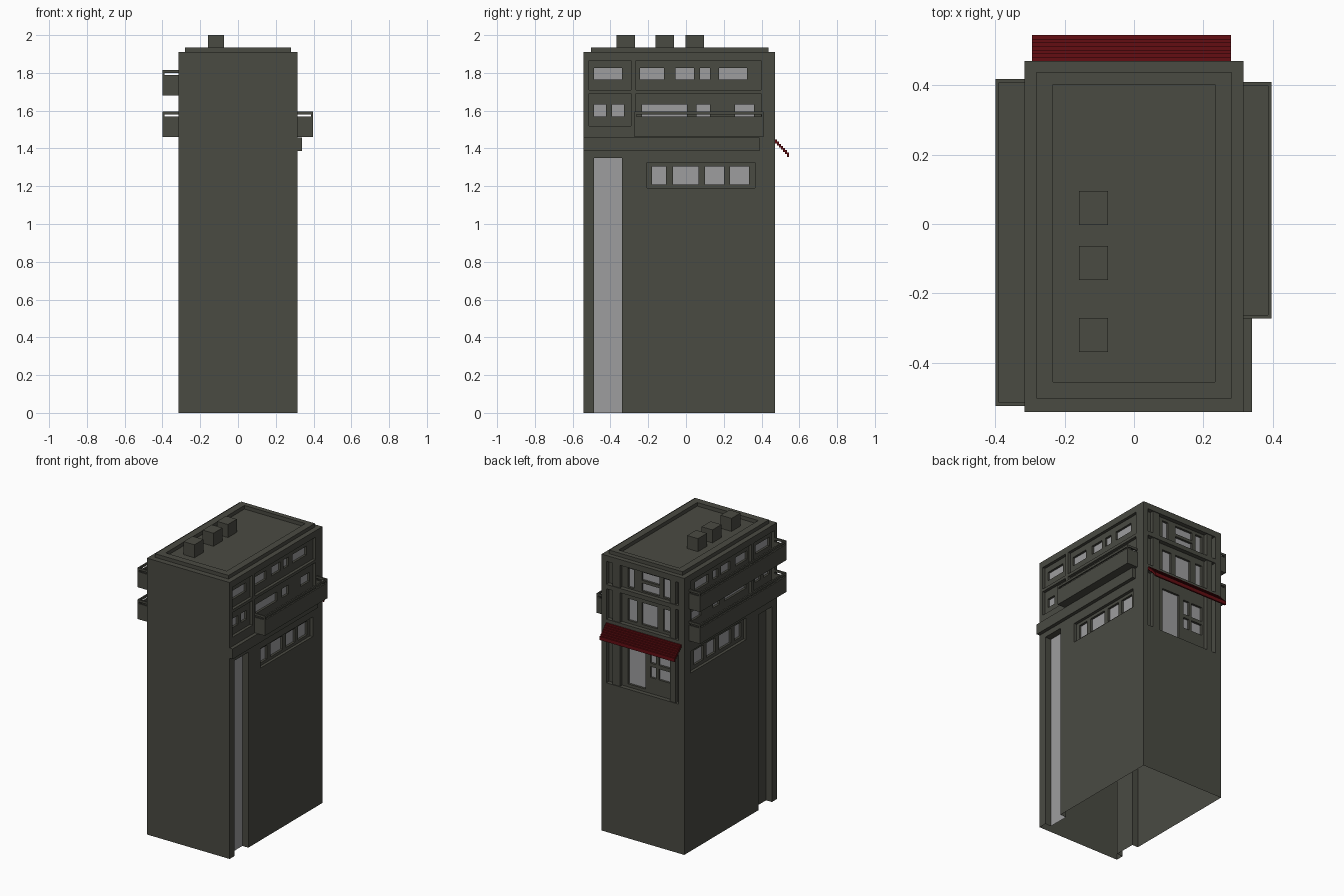
import bpy, bmesh, math
from mathutils import Vector

if "Cube" in bpy.data.objects:
    bpy.data.objects.remove(bpy.data.objects["Cube"])


def material(name, col):
    m = bpy.data.materials.new(name)
    m.diffuse_color = (*col, 1)
    m.use_nodes = True
    m.node_tree.nodes["Principled BSDF"].inputs["Base Color"].default_value = m.diffuse_color
    return m


CONCRETE = material("dark concrete", (0.068, 0.069, 0.055))
GLASS = material("grey glass", (0.34, 0.34, 0.345))
RED = material("dark red", (0.125, 0.004, 0.006))

X, Y0, Y1, TOP = 0.316, -0.543, 0.47, 1.91


def finish(name, bm, mats):
    me = bpy.data.meshes.new(name)
    bm.to_mesh(me)
    bm.free()
    for m in mats:
        me.materials.append(m)
    ob = bpy.data.objects.new(name, me)
    bpy.context.collection.objects.link(ob)
    return ob


def add_box(bm, x0, x1, y0, y1, z0, z1):
    r = bmesh.ops.create_cube(bm, size=1)
    for v in r["verts"]:
        v.co = Vector(((x0 + x1) / 2 + v.co.x * (x1 - x0),
                       (y0 + y1) / 2 + v.co.y * (y1 - y0),
                       (z0 + z1) / 2 + v.co.z * (z1 - z0)))


def boxes(name, items, mat=CONCRETE):
    bm = bmesh.new()
    for b in items:
        add_box(bm, *b)
    return finish(name, bm, [mat])


def quad(bm, pts, n, mat=0):
    f = bm.faces.new([bm.verts.new(p) for p in pts])
    f.normal_update()
    if f.normal.dot(n) < 0:
        f.normal_flip()
    f.material_index = mat


def wall(name, P, u0, u1, rects):
    """Relief wall: rects are (u0, u1, v0, v1, depth, material); later ones win."""
    us = sorted({u0, u1, *[r[0] for r in rects], *[r[1] for r in rects]})
    vs = sorted({0, TOP, *[r[2] for r in rects], *[r[3] for r in rects]})

    def cell(i, j):
        d, m = 0, 0
        if 0 <= i < len(us) - 1 and 0 <= j < len(vs) - 1:
            u, v = (us[i] + us[i + 1]) / 2, (vs[j] + vs[j + 1]) / 2
            for r in rects:
                if r[0] < u < r[1] and r[2] < v < r[3]:
                    d, m = r[4], r[5]
        return d, m

    bm = bmesh.new()
    out = P(0, 0, 0) - P(0, 0, 1)
    du, dv = P(1, 0, 0) - P(0, 0, 0), Vector((0, 0, 1))
    for i in range(len(us) - 1):
        for j in range(len(vs) - 1):
            a, b, c, e = us[i], us[i + 1], vs[j], vs[j + 1]
            d, m = cell(i, j)
            quad(bm, [P(a, c, d), P(b, c, d), P(b, e, d), P(a, e, d)], out, m)
            d2 = cell(i + 1, j)[0]
            if d2 != d:
                quad(bm, [P(b, c, d), P(b, e, d), P(b, e, d2), P(b, c, d2)],
                     du * (d2 - d))
            d2 = cell(i, j + 1)[0]
            if d2 != d:
                quad(bm, [P(a, e, d), P(b, e, d), P(b, e, d2), P(a, e, d2)],
                     dv * (d2 - d))
    bmesh.ops.remove_doubles(bm, verts=bm.verts, dist=1e-5)
    bmesh.ops.dissolve_limit(bm, angle_limit=0.01, verts=bm.verts,
                             edges=bm.edges, delimit={'MATERIAL'})
    return finish(name, bm, [CONCRETE, GLASS])


# Window rows of the long sides: recessed frame, then deeper panes
F, G = 0.02, 0.035


def row(frame, z0, z1, p0, p1, panes):
    return [(*frame, z0, z1, F, 0)] + [(a, b, p0, p1, G, 1) for a, b in panes]


FRONT, REAR = (-0.513, -0.291), (-0.265, 0.397)
upper = (row(FRONT, 1.71, 1.865, 1.765, 1.825, [(-0.487, -0.338)])
         + row(REAR, 1.71, 1.865, 1.765, 1.825,
               [(-0.243, -0.116), (-0.055, 0.043), (0.074, 0.127), (0.175, 0.323)])
         + row(FRONT, 1.52, 1.69, 1.57, 1.632, [(-0.487, -0.423), (-0.392, -0.328)])
         + row(REAR, 1.48, 1.69, 1.57, 1.632,
               [(-0.233, 0.005), (0.056, 0.127), (0.26, 0.36)]))
low_panes = [(-0.18, -0.106), (-0.069, 0.065), (0.1, 0.2), (0.233, 0.333)]
SLOT = (-0.487, -0.339, 0, 1.35, 0.045)

wall("right_wall", lambda u, v, d: Vector((X - d, u, v)), Y0, Y1,
     upper + row((-0.206, 0.365), 1.19, 1.325, 1.21, 1.305, low_panes) + [(*SLOT, 1)])
wall("left_wall", lambda u, v, d: Vector((-X + d, u, v)), Y0, Y1,
     upper + row((-0.206, 0.4), 1.23, 1.38, 1.255, 1.355, low_panes) + [(*SLOT, 0)])
wall("front_wall", lambda u, v, d: Vector((u, Y0 + d, v)), -X, X, [])

# Back wall: three recessed storeys with windows, door and pilasters
back = []
for z0, z1 in ((1.03, 1.43), (1.47, 1.68), (1.71, 1.87)):
    back.append((-0.27, 0.28, z0, z1, 0.03, 0))
    back += [(a, b, z0, z1, 0.005, 0) for a, b in ((0.18, 0.235), (-0.247, -0.205))]
for a, b, z0, z1 in ((0.09, 0.135, 1.72, 1.85), (-0.105, 0.03, 1.795, 1.85),
                     (-0.105, 0.03, 1.72, 1.775), (-0.185, -0.135, 1.72, 1.85),
                     (0.065, 0.135, 1.49, 1.64), (-0.09, 0.03, 1.49, 1.64),
                     (-0.185, -0.135, 1.49, 1.64),
                     (0.0, 0.135, 1.05, 1.36),
                     (-0.08, -0.035, 1.24, 1.34), (-0.185, -0.1, 1.24, 1.34),
                     (-0.08, -0.035, 1.14, 1.215), (-0.185, -0.1, 1.14, 1.215)):
    back.append((a, b, z0, z1, 0.045, 1))
wall("back_wall", lambda u, v, d: Vector((u, Y1 - d, v)), -X, X, back)

# Flat roof, raised rim and vents
bm = bmesh.new()
quad(bm, [(-X, Y0, TOP), (X, Y0, TOP), (X, Y1, TOP), (-X, Y1, TOP)], Vector((0, 0, 1)))
finish("roof", bm, [CONCRETE])
RX, RZ = 0.281, 1.935
boxes("roof_rim", [(-RX, RX, -0.504, -0.456, TOP, RZ), (-RX, RX, 0.403, 0.438, TOP, RZ),
                   (-RX, -0.233, -0.456, 0.403, TOP, RZ),
                   (0.233, RX, -0.456, 0.403, TOP, RZ)])
for i, y in enumerate((-0.32, -0.112, 0.046)):
    boxes(f"roof_vent_{i + 1}", [(-0.158, -0.075, y - 0.049, y + 0.049, TOP, 2.0)])


# Balconies: floor, thin parapets, corner posts and a hand rail
def balcony(name, side, y0, y1, z, reach):
    t, wt, r0, r1 = 0.01, z + 0.108, z + 0.12, z + 0.135
    items = [(X, reach, y0, y1, z, z + 0.02)]
    for a, b in ((z + 0.02, wt), (r0, r1)):
        items += [(reach - t, reach, y0, y1, a, b),
                  (X, reach - t, y0, y0 + t, a, b), (X, reach - t, y1 - t, y1, a, b)]
    for y in (y0, y1 - t):
        items.append((reach - t, reach, y, y + t, wt, r0))
    if side < 0:
        items = [(-b[1], -b[0], *b[2:]) for b in items]
    boxes(name, items)


balcony("right_balcony", 1, -0.272, 0.41, 1.46, 0.397)
balcony("left_lower_balcony", -1, -0.525, 0.418, 1.46, 0.4)
balcony("left_upper_balcony", -1, -0.525, 0.418, 1.68, 0.4)

# Ledge under the right balcony
boxes("right_ledge", [(X, 0.34, Y0, 0.39, 1.387, 1.458)])

# Stepped awning over the back door
N, dy, dz = 7, 0.0107, 0.0112
upper_line, lower_line = [], []
for i in range(N):
    y, z = Y1 + i * dy, 1.447 - i * dz
    low = z - 0.02 if i < N - 1 else 1.355
    upper_line += [(y, z), (y + dy, z)]
    lower_line += [(y, low), (y + dy, low)]
bm = bmesh.new()
face = bm.faces.new([bm.verts.new((-0.295, y, z))
                     for y, z in upper_line + lower_line[::-1]])
ext = bmesh.ops.extrude_face_region(bm, geom=[face])
bmesh.ops.translate(bm, vec=(0.575, 0, 0),
                    verts=[g for g in ext["geom"] if isinstance(g, bmesh.types.BMVert)])
bmesh.ops.recalc_face_normals(bm, faces=bm.faces)
finish("awning", bm, [RED])
